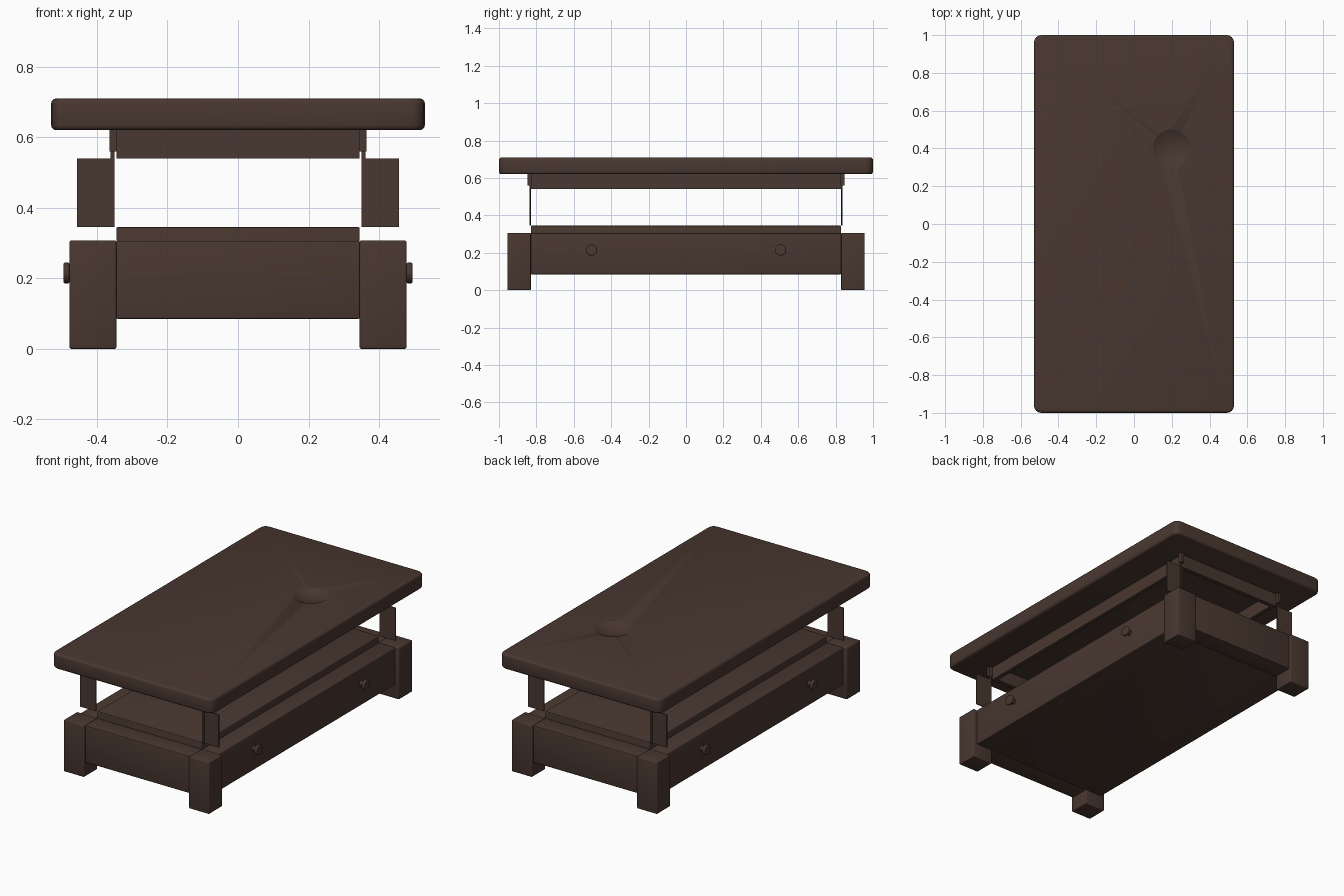
import bpy, bmesh, math
from mathutils import Vector

if "Cube" in bpy.data.objects:
    bpy.data.objects.remove(bpy.data.objects["Cube"])

wood = bpy.data.materials.new("dark_brown_wood")
wood.diffuse_color = (0.066, 0.038, 0.029, 1)
wood.use_nodes = True
wood.node_tree.nodes["Principled BSDF"].inputs["Base Color"].default_value = wood.diffuse_color


def finish(obj):
    obj.data.materials.append(wood)
    bpy.ops.object.select_all(action='DESELECT')
    obj.select_set(True)
    bpy.context.view_layer.objects.active = obj
    bpy.ops.object.shade_smooth_by_angle(angle=math.radians(35))


def box(name, lo, hi, bevel=0.0, corner=0.0):
    """Box between two corners, with optional rounded upright corners and edges."""
    lo, hi = ([min(a, b) for a, b in zip(lo, hi)], [max(a, b) for a, b in zip(lo, hi)])
    lo, hi = Vector(lo), Vector(hi)
    bm = bmesh.new()
    bmesh.ops.create_cube(bm, size=1)
    for v in bm.verts:
        v.co = (lo + hi) / 2 + v.co * (hi - lo)
    if corner:
        up = [e for e in bm.edges if abs(e.verts[0].co.z - e.verts[1].co.z) > 0.01]
        bmesh.ops.bevel(bm, geom=up, offset=corner, segments=4, profile=0.5, affect='EDGES')
    if bevel:
        sharp = [e for e in bm.edges if e.calc_face_angle(0) > math.radians(40)]
        bmesh.ops.bevel(bm, geom=sharp, offset=bevel, segments=3, profile=0.5, affect='EDGES')
    me = bpy.data.meshes.new(name)
    bm.to_mesh(me)
    bm.free()
    obj = bpy.data.objects.new(name, me)
    bpy.context.collection.objects.link(obj)
    finish(obj)
    return obj


# Table top with a shallow round dish sunk into it
top = box("table_top", (-0.53, -1, 0.62), (0.53, 1, 0.71), 0.014, 0.04)
depth, rim = 0.025, 0.1
radius = (rim ** 2 + depth ** 2) / (2 * depth)
bpy.ops.mesh.primitive_uv_sphere_add(segments=48, ring_count=96, radius=radius,
                                     location=(0.2, 0.4, 0.71 - depth + radius))
cutter = bpy.context.object
cutter.name = "dish_cutter"
cutter.hide_render = True
cut = top.modifiers.new("dish", 'BOOLEAN')
cut.operation, cut.object, cut.solver = 'DIFFERENCE', cutter, 'EXACT'
bpy.context.view_layer.objects.active = top
bpy.ops.object.select_all(action='DESELECT')
top.select_set(True)
bpy.ops.object.modifier_apply(modifier="dish")
bpy.data.objects.remove(cutter)
bpy.ops.object.shade_smooth_by_angle(angle=math.radians(35))

# Lower cabinet: raised core, with side and end panels set between the legs
box("cabinet_core", (-0.345, -0.83, 0.085), (0.345, 0.83, 0.345), 0.004)
for s, side in ((-1, "left"), (1, "right")):
    box(side + "_panel", (s * 0.345, -0.83, 0.085), (s * 0.455, 0.83, 0.305), 0.004)
    # Apron rail under the top
    box(side + "_apron", (s * 0.32, -0.83, 0.54), (s * 0.345, 0.83, 0.62))
    # Round knobs: stem and head
    for y in (-0.505, 0.505):
        for part, r, x0, x1 in (("stem", 0.016, 0.45, 0.48), ("head", 0.03, 0.478, 0.495)):
            bpy.ops.mesh.primitive_cylinder_add(
                vertices=24, radius=r, depth=x1 - x0,
                location=(s * (x0 + x1) / 2, y, 0.215), rotation=(0, math.pi / 2, 0))
            knob = bpy.context.object
            knob.name = side + "_knob_" + part
            if part == "head":
                b = knob.modifiers.new("round", 'BEVEL')
                b.width, b.segments = 0.005, 3
            finish(knob)

for t, end in ((-1, "front"), (1, "back")):
    box(end + "_panel", (-0.345, t * 0.83, 0.085), (0.345, t * 0.945, 0.305), 0.004)
    box(end + "_apron", (-0.345, t * 0.805, 0.54), (0.345, t * 0.83, 0.62))
    for s, side in ((-1, "left"), (1, "right")):
        tag = end + "_" + side
        # Block leg, thin upright plate, slim corner strip and its cap
        box(tag + "_leg", (s * 0.345, t * 0.83, 0), (s * 0.478, t * 0.955, 0.307), 0.005)
        box(tag + "_upright", (s * 0.355, t * 0.828, 0.345), (s * 0.457, t * 0.834, 0.54))
        box(tag + "_strip", (s * 0.35, t * 0.828, 0.345), (s * 0.362, t * 0.836, 0.62))
        box(tag + "_strip_cap", (s * 0.345, t * 0.825, 0.56), (s * 0.365, t * 0.848, 0.62))
